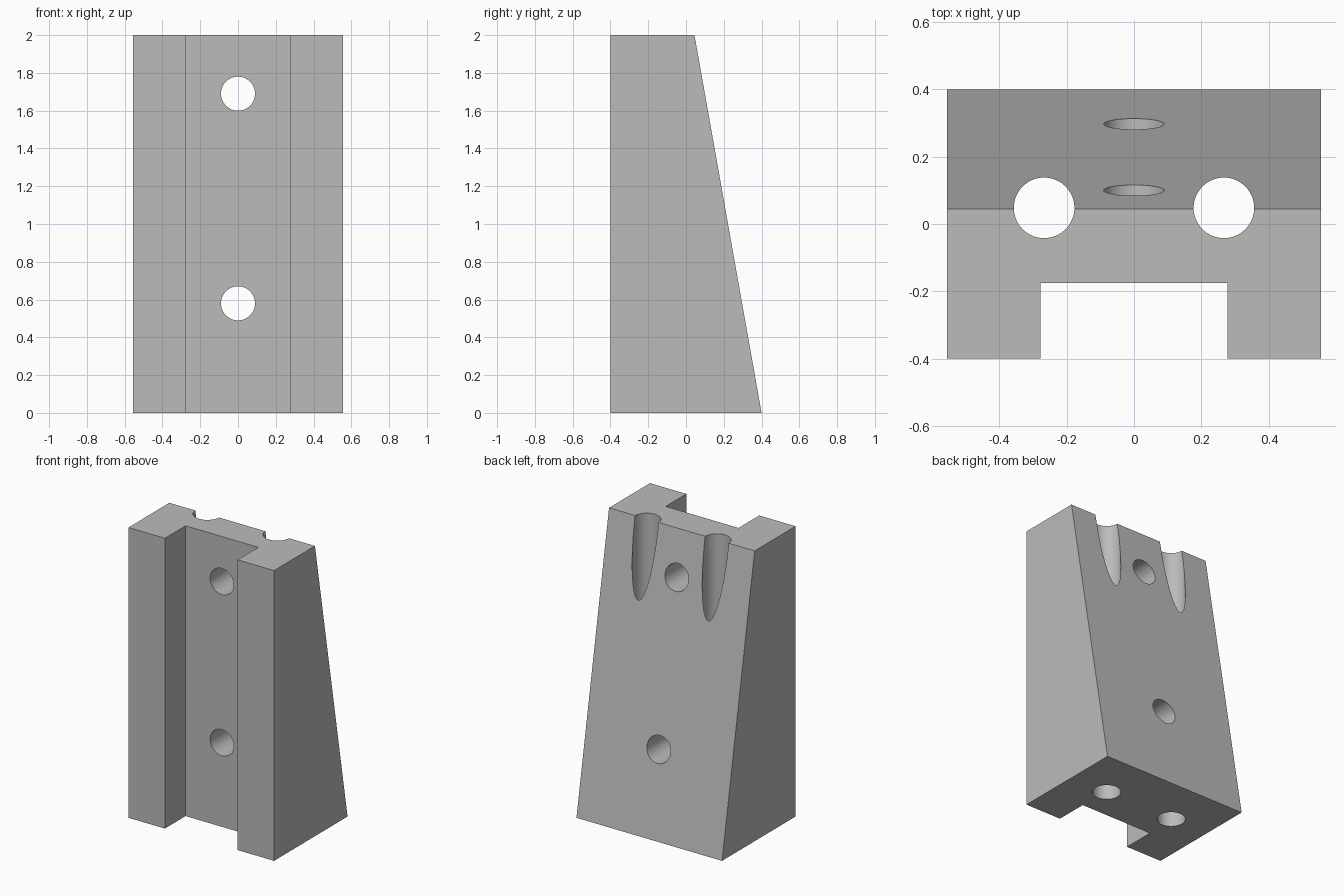
import bpy, bmesh, math

cube = bpy.data.objects.get("Cube")
if cube:
    bpy.data.objects.remove(cube, do_unlink=True)

grey = bpy.data.materials.new("plain grey")
grey.use_nodes = True
colour = (0.5, 0.5, 0.5, 1)
grey.diffuse_color = colour
grey.node_tree.nodes["Principled BSDF"].inputs["Base Color"].default_value = colour

HALF_W, HALF_D, HEIGHT = 0.555, 0.4, 2.0
TOP_BACK = 0.045
HOLE_R = 0.09

# Wedge block: side profile extruded across the width
bm = bmesh.new()
profile = [(-HALF_D, 0), (HALF_D, 0), (TOP_BACK, HEIGHT), (-HALF_D, HEIGHT)]
side = bm.faces.new([bm.verts.new((-HALF_W, y, z)) for y, z in profile])
ext = bmesh.ops.extrude_face_region(bm, geom=[side])
new_verts = [g for g in ext["geom"] if isinstance(g, bmesh.types.BMVert)]
bmesh.ops.translate(bm, verts=new_verts, vec=(2 * HALF_W, 0, 0))
bmesh.ops.recalc_face_normals(bm, faces=bm.faces)
mesh = bpy.data.meshes.new("wedge_block")
bm.to_mesh(mesh)
bm.free()
block = bpy.data.objects.new("wedge_block", mesh)
bpy.context.collection.objects.link(block)
mesh.materials.append(grey)


def cut(cutter, name):
    """Subtract a cutter from the block, then remove it."""
    cutter.name = name
    cutter.hide_render = True
    cutter.data.materials.append(grey)
    mod = block.modifiers.new(name, 'BOOLEAN')
    mod.operation = 'DIFFERENCE'
    mod.solver = 'EXACT'
    mod.object = cutter
    bpy.context.view_layer.objects.active = block
    bpy.ops.object.modifier_apply(modifier=name)
    bpy.data.objects.remove(cutter, do_unlink=True)


def drill(name, location, rotation=(0, 0, 0)):
    bpy.ops.mesh.primitive_cylinder_add(vertices=64, radius=HOLE_R, depth=6,
                                        location=location, rotation=rotation)
    cut(bpy.context.object, name)


# Front channel running the full height
bpy.ops.mesh.primitive_cube_add(size=1, location=(0, -0.675, 1))
channel = bpy.context.object
channel.scale = (0.555, 1, 3)
cut(channel, "channel_cutter")

# Vertical bores that break out through the sloping back
for x in (-0.267, 0.267):
    drill("vertical_bore", (x, 0.048, 1))

# Horizontal bolt holes
for z in (0.58, 1.69):
    drill("bolt_hole", (0, 0, z), (math.pi / 2, 0, 0))

# Smooth bores with crisp edges
bpy.ops.object.select_all(action='DESELECT')
block.select_set(True)
bpy.context.view_layer.objects.active = block
bpy.ops.object.shade_smooth_by_angle(angle=math.radians(25))
